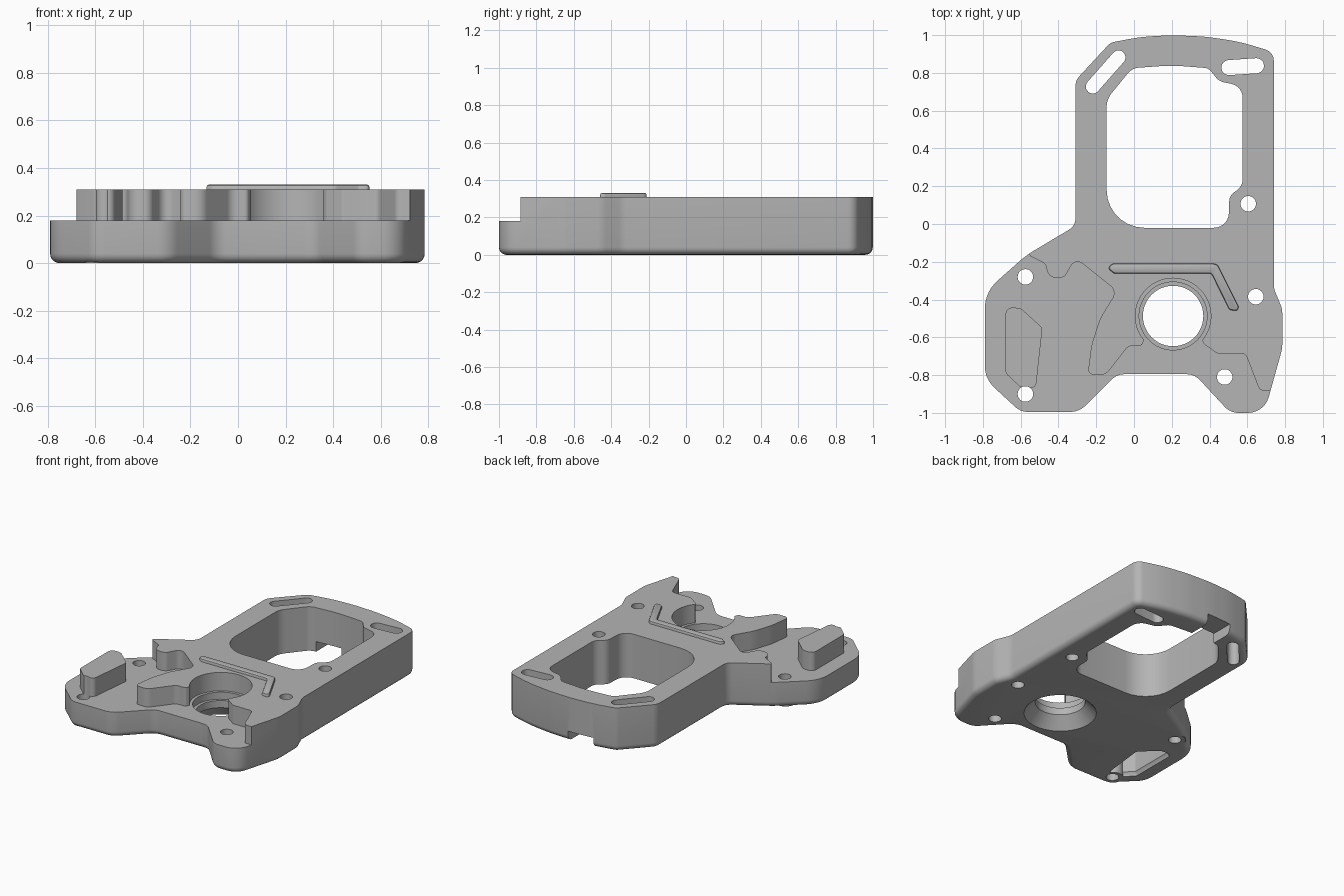
import bpy, bmesh, math
from mathutils import Vector, Matrix

cube = bpy.data.objects.get("Cube")
if cube:
    bpy.data.objects.remove(cube, do_unlink=True)

TOP, FLOOR = 0.31, 0.18

metal = bpy.data.materials.new("cast grey")
metal.use_nodes = True
grey = (0.46, 0.46, 0.46, 1)
metal.diffuse_color = grey
metal.node_tree.nodes["Principled BSDF"].inputs["Base Color"].default_value = grey


def rounded(corners, steps=7):
    """Closed outline from (x, y, radius) corners."""
    pts, n = [], len(corners)
    for i, (x, y, r) in enumerate(corners):
        p = Vector((x, y))
        a = Vector(corners[i - 1][:2]) - p
        b = Vector(corners[(i + 1) % n][:2]) - p
        half = a.angle(b) / 2
        if r == 0 or half > 1.56:
            pts.append(p)
            continue
        t = min(r / math.tan(half), 0.48 * a.length, 0.48 * b.length)
        a.normalize()
        b.normalize()
        centre = p + (a + b).normalized() * (t / math.cos(half))
        start, end = p + a * t - centre, p + b * t - centre
        turn = math.atan2(start.x * end.y - start.y * end.x, start.dot(end))
        for k in range(steps + 1):
            pts.append(centre + Matrix.Rotation(turn * k / steps, 2) @ start)
    return pts


def inset(pts, d):
    """Shift a closed outline inwards by d."""
    n = len(pts)
    area = sum(pts[i - 1].x * pts[i].y - pts[i].x * pts[i - 1].y for i in range(n))
    side = 1 if area > 0 else -1
    out = []
    for i, p in enumerate(pts):
        e1 = (p - pts[i - 1]).normalized()
        e2 = (pts[(i + 1) % n] - p).normalized()
        n1, n2 = (Vector((-e.y, e.x)) * side for e in (e1, e2))
        out.append(p + (n1 + n2) * d / (1 + n1.dot(n2)))
    return out


def circle(x, y, r, n=48):
    return [Vector((x + r * math.cos(k * math.tau / n), y + r * math.sin(k * math.tau / n)))
            for k in range(n)]


def slot(a, b, r):
    a, b = Vector(a), Vector(b)
    base = math.atan2(b.y - a.y, b.x - a.x) - math.pi / 2
    return [c + r * Vector((math.cos(t), math.sin(t)))
            for c, off in ((b, 0), (a, math.pi))
            for t in (base + off + math.pi * k / 12 for k in range(13))]


def stack(name, rings):
    """Solid through a stack of (outline, height) rings."""
    bm = bmesh.new()
    loops = [[bm.verts.new((p.x, p.y, z)) for p in pts] for pts, z in rings]
    n = len(loops[0])
    for low, high in zip(loops, loops[1:]):
        for i in range(n):
            bm.faces.new((low[i - 1], low[i], high[i], high[i - 1]))
    bm.faces.new(loops[0])
    bm.faces.new(loops[-1])
    bmesh.ops.recalc_face_normals(bm, faces=bm.faces)
    mesh = bpy.data.meshes.new(name)
    bm.to_mesh(mesh)
    bm.free()
    mesh.materials.append(metal)
    obj = bpy.data.objects.new(name, mesh)
    bpy.context.collection.objects.link(obj)
    return obj


def combine(target, tool, operation="DIFFERENCE"):
    mod = target.modifiers.new("combine", "BOOLEAN")
    mod.operation, mod.solver, mod.object = operation, "EXACT", tool
    bpy.context.view_layer.objects.active = target
    bpy.ops.object.modifier_apply(modifier=mod.name)
    bpy.data.objects.remove(tool, do_unlink=True)


# Housing block with rounded lower edge
outline = rounded([
    (-.125, .96, .06), (.03, .99, 1), (.2, 1, 1), (.38, .992, 1), (.56, .965, 1),
    (.74, .91, .06), (.74, -.34, .12), (.785, -.45, .12), (.785, -.66, .2),
    (.69, -1, .12), (.51, -1, .1), (.32, -.795, .1), (-.09, -.795, .1),
    (-.29, -.995, .12), (-.6, -.995, .1), (-.79, -.82, .16), (-.79, -.36, .2),
    (-.57, -.165, .5), (-.31, -.01, .07), (-.31, .76, .08)])
R = 0.04
rings = [(inset(outline, R * (1 - math.sin(a))), R * (1 - math.cos(a)))
         for a in (math.pi / 2 * k / 5 for k in range(5))]
housing = stack("housing", rings + [(outline, R), (outline, TOP)])

# Lowered floor along the front and the right arm, open around the bore
BORE = (.207, -.487)
arc = [(BORE[0] + .2 * math.cos(t), BORE[1] + .2 * math.sin(t), 0)
       for t in (math.radians(220 - 260 * k / 36) for k in range(37))]
floor_edge = [
    (-1, .02, 0), (-.62, .02, 0), (-.55, -.17, .02), (-.47, -.21, .03), (-.45, -.285, .05),
    (-.37, -.285, .04), (-.31, -.18, .04), (-.09, -.355, .05), (-.18, -.5, .3),
    (-.225, -.64, .3), (-.245, -.795, .025), (-.15, -.8, .06), (-.03, -.645, .05),
    (.04, -.645, .02)] + arc + [
    (.37, -.635, .02), (.44, -.685, .03), (.59, -.685, .03), (.665, -.88, .03),
    (.74, -.885, .04), (.9, -.8, 0), (.9, -1.2, 0), (-1, -1.2, 0)]
edge = rounded(floor_edge)
combine(housing, stack("floor_cutter", [(edge, FLOOR), (edge, .5)]))

# Raised island on the right arm and its underside pocket
island = rounded([(-.68, -.44, .06), (-.6, -.445, .04), (-.485, -.55, .03),
                  (-.52, -.87, .03), (-.6, -.865, .03), (-.68, -.79, .03)])
combine(housing, stack("island", [(island, .16), (island, TOP)]), "UNION")
wall = inset(island, .012)
combine(housing, stack("pocket_cutter", [
    (inset(island, -.008), -.02), (island, .01), (wall, .025), (wall, .17)]))

# Small bosses under the two arm holes
for y in (-.9, -.28):
    boss = circle(-.58, y, .066)
    combine(housing, stack("boss", [(boss, 0), (boss, .1)]), "UNION")

# Large window and the channel behind it
window = rounded([
    (-.145, -.02, .2), (.5, -.02, .08), (.505, .15, .06), (.575, .2, .07),
    (.575, .73, .1), (.45, .755, .08), (.395, .825, .05), (.2, .84, 1),
    (-.01, .825, .08), (-.145, .66, .12)])
combine(housing, stack("window_cutter", [(window, -.1), (window, .5)]))
channel = rounded([(.03, .7, 0), (.22, .7, 0), (.22, 1.2, 0), (.03, 1.2, 0)])
combine(housing, stack("channel_cutter", [(channel, -.05), (channel, .07)]))

# Stepped bore with flared mouth underneath
bore = [(.24, -.01), (.16, .08), (.16, .13), (.18, .13), (.18, .22)]
combine(housing, stack("bore_cutter", [(circle(*BORE, r), z) for r, z in bore]))

# Screw holes and adjusting slots
openings = [circle(x, y, .041, 32) for x, y in (
    (.605, .107), (.645, -.385), (.48, -.81), (-.575, -.28), (-.575, -.9))]
openings += [slot((-.218, .728), (-.082, .882), .037), slot((.503, .828), (.648, .838), .04)]
for shape in openings:
    combine(housing, stack("hole_cutter", [(shape, -.1), (shape, .5)]))

# Bent rib on the top face
rib_edge = rounded([(-.115, -.21, .02), (.44, -.21, .03), (.555, -.44, .015),
                    (.545, -.46, .01), (.505, -.455, .02), (.41, -.262, .02),
                    (-.105, -.262, .02), (-.14, -.235, .02)], 4)
rib = stack("rib", [(rib_edge, TOP - .01), (rib_edge, .32), (inset(rib_edge, .003), .327),
                    (inset(rib_edge, .009), .33)])

# Smooth curved walls, crisp edges
for obj in (housing, rib):
    bpy.ops.object.select_all(action="DESELECT")
    obj.select_set(True)
    bpy.context.view_layer.objects.active = obj
    bpy.ops.object.shade_smooth_by_angle(angle=math.radians(30))
